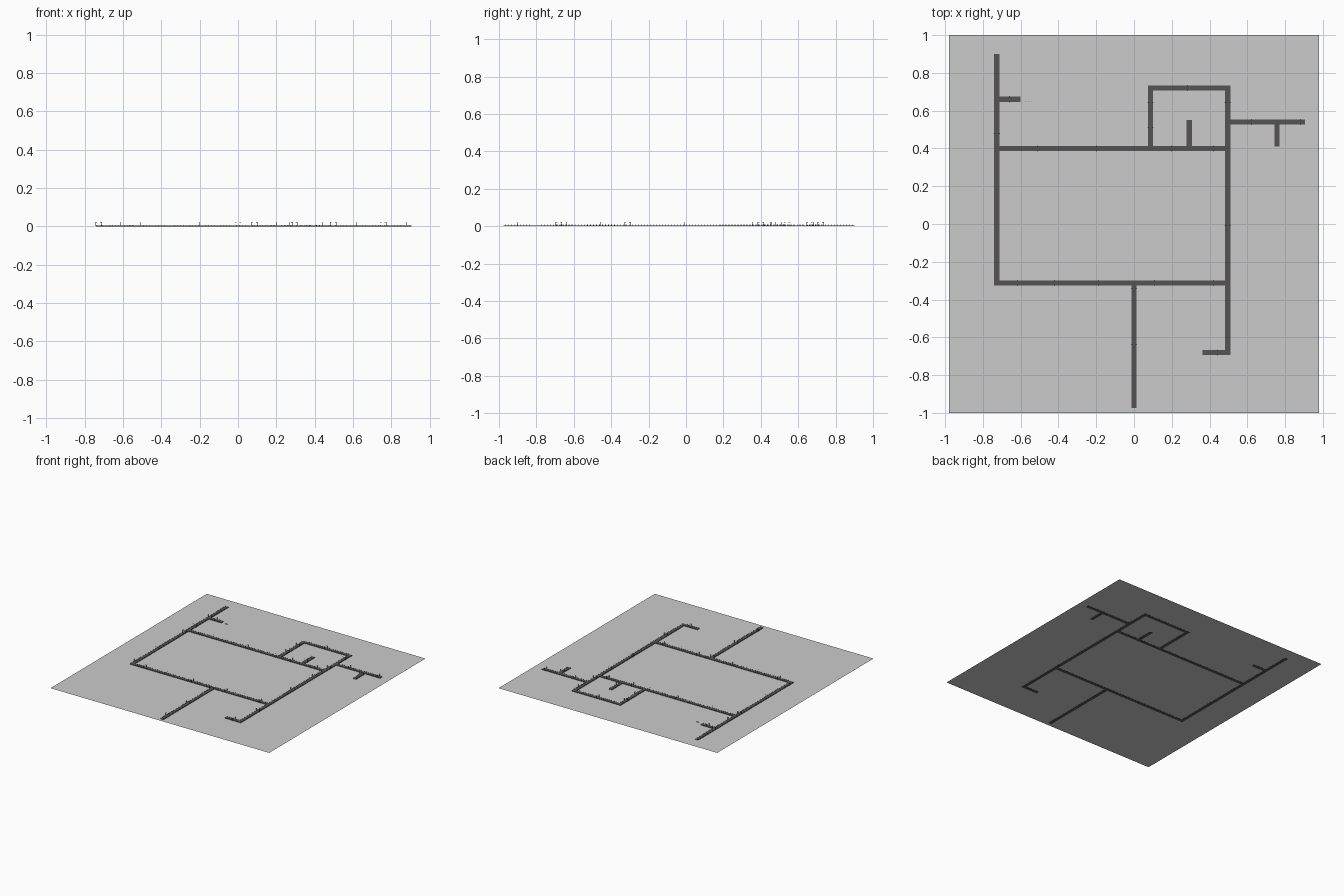
import bpy, bmesh
from mathutils import Matrix, Vector

if "Cube" in bpy.data.objects:
    bpy.data.objects.remove(bpy.data.objects["Cube"])

W = 0.028          # road width
TOP = 0.004        # road surface height

# Axis-aligned streets as (x0, y0, x1, y1) centre lines, trimmed at junctions
H = W / 2
STREETS = [
    (-0.727, -0.326, -0.727, 0.90),
    (0.497, -0.694, 0.497, 0.734),
    (-0.727 + H, 0.40, 0.497 - H, 0.40),
    (-0.727 + H, -0.312, 0.497 - H, -0.312),
    (0.087, 0.40 + H, 0.087, 0.734),
    (0.087 + H, 0.72, 0.497 - H, 0.72),
    (0.293, 0.40 + H, 0.293, 0.55),
    (0.497 + H, 0.54, 0.905, 0.54),
    (0.757, 0.41, 0.757, 0.54 - H),
    (0.363, -0.68, 0.497 - H, -0.68),
    (0.0, -0.975, 0.0, -0.312 - H),
    (-0.727 + H, 0.66, -0.60, 0.66),
]

# Places where tall lamps stand on both sides: street index, positions along it
LAMPS = {
    0: (0.68, 0.48, 0.355, 0.005, -0.265),
    1: (0.645, 0.455, 0.265, -0.01, -0.265, -0.455),
    2: (-0.51, -0.2, 0.05, 0.2, 0.42),
    3: (-0.615, -0.42, -0.19, 0.11, 0.27, 0.42),
    4: (0.645, 0.51), 5: (0.285,), 6: (0.45,),
    7: (0.62, 0.88), 8: (0.5,), 9: (0.44,),
    10: (-0.34, -0.64, -0.9), 11: (-0.66,),
}


def box(bm, x0, x1, y0, y1, z0, z1):
    mat = Matrix.Translation(((x0 + x1) / 2, (y0 + y1) / 2, (z0 + z1) / 2))
    mat = mat @ Matrix.Diagonal((x1 - x0, y1 - y0, z1 - z0, 1))
    bmesh.ops.create_cube(bm, size=1, matrix=mat)


def finish(bm, name, mat=None):
    me = bpy.data.meshes.new(name)
    bm.to_mesh(me)
    bm.free()
    ob = bpy.data.objects.new(name, me)
    bpy.context.collection.objects.link(ob)
    if mat:
        me.materials.append(mat)
    return ob


def bounds(s):
    x0, y0, x1, y1 = s
    if x0 == x1:
        return x0 - H, x0 + H, y0, y1
    return x0, x1, y0 - H, y0 + H


def on_other_street(x, y, skip):
    for i, s in enumerate(STREETS):
        a, b, c, d = bounds(s)
        if i != skip and a - 0.002 < x < b + 0.002 and c - 0.002 < y < d + 0.002:
            return True
    return False


asphalt = bpy.data.materials.new("asphalt")
asphalt.diffuse_color = (0.09, 0.085, 0.085, 1)
asphalt.use_nodes = True
asphalt.node_tree.nodes["Principled BSDF"].inputs["Base Color"].default_value = asphalt.diffuse_color

# Flat ground sheet
bm = bmesh.new()
bmesh.ops.create_grid(bm, x_segments=1, y_segments=1, size=1,
                      matrix=Matrix.Translation((0, 0, 0.001)) @ Matrix.Diagonal((0.98, 1, 1, 1)))
finish(bm, "ground")

# Street slabs
bm = bmesh.new()
for s in STREETS:
    box(bm, *bounds(s), 0, TOP)
finish(bm, "streets", asphalt)

# Roadside bollards and lamps
posts, lamps = bmesh.new(), bmesh.new()
for i, (x0, y0, x1, y1) in enumerate(STREETS):
    vertical = x0 == x1
    start, end = (y0, y1) if vertical else (x0, x1)
    across = x0 if vertical else y0
    n = max(2, int((end - start) / 0.016))
    for side in (-1, 1):
        off = across + side * (H - 0.0012)
        for k in range(n):
            t = start + (end - start) * (k + 0.5) / n
            x, y = (off, t) if vertical else (t, off)
            if not on_other_street(x, y, i):
                box(posts, x - 0.001, x + 0.001, y - 0.001, y + 0.001, TOP, 0.008)
        for t in LAMPS[i]:
            base = across + side * (H + 0.002)
            tip = across + side * (H - 0.006)
            lo, hi = min(base, tip), max(base, tip)
            e = 0.0008
            spans = [(base - e, base + e, 0.001, 0.022), (lo, hi, 0.0205, 0.022)]
            for a, b, z0, z1 in spans:
                if vertical:
                    box(lamps, a, b, t - e, t + e, z0, z1)
                else:
                    box(lamps, t - e, t + e, a, b, z0, z1)

# Loose row of markers beyond the short north-west spur
for k in range(5):
    x = -0.575 + k * 0.008
    box(posts, x - 0.001, x + 0.001, 0.647, 0.649, 0.001, 0.007)
finish(posts, "bollards", asphalt)
finish(lamps, "street_lamps", asphalt)
